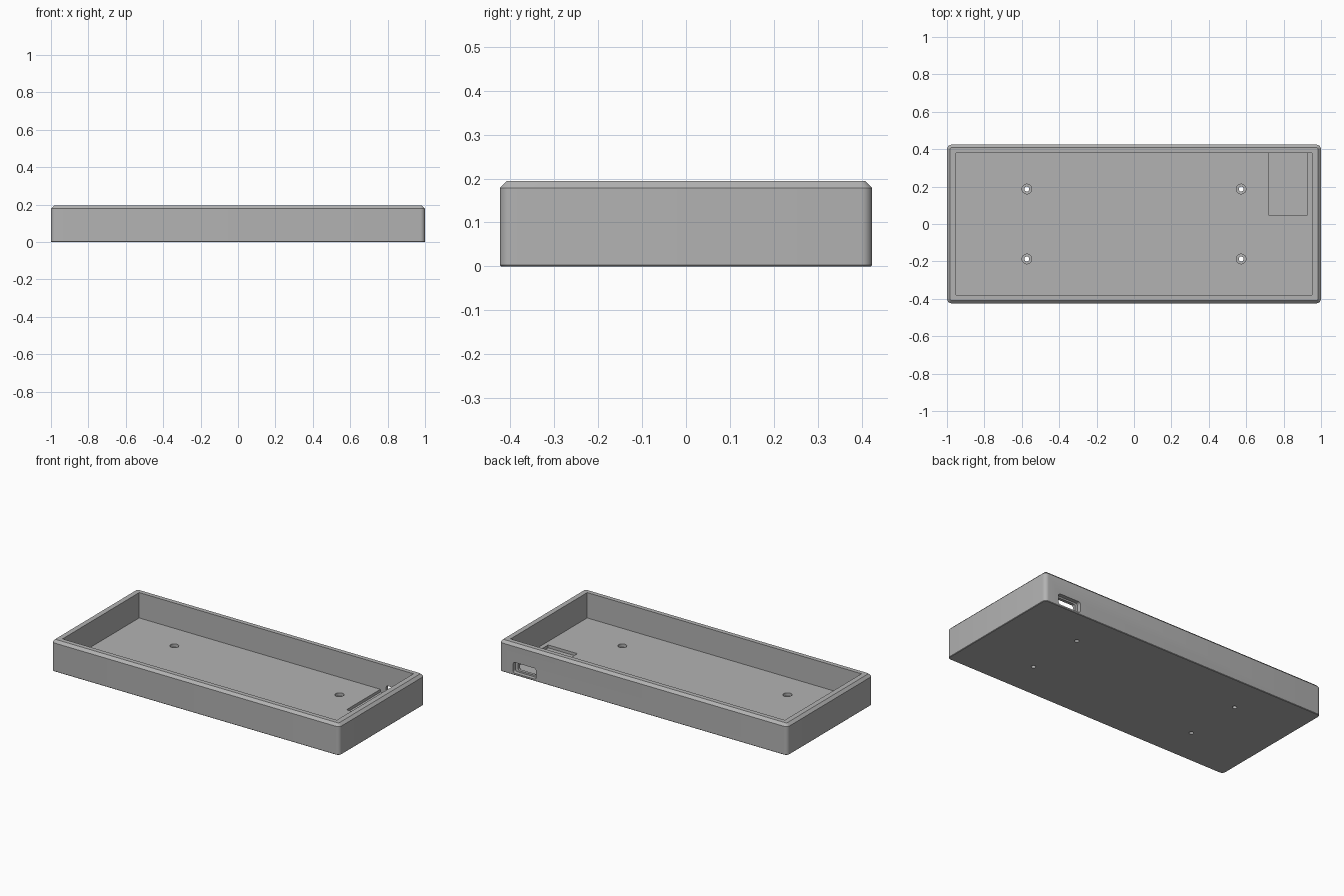
import bpy, bmesh, math

cube = bpy.data.objects.get("Cube")
if cube:
    bpy.data.objects.remove(cube, do_unlink=True)

# One grey plastic for the whole case
grey = bpy.data.materials.new("grey plastic")
grey.use_nodes = True
COLOUR = (0.45, 0.45, 0.45, 1)
grey.diffuse_color = COLOUR
grey.node_tree.nodes["Principled BSDF"].inputs["Base Color"].default_value = COLOUR


def ring(half_w, half_h, radius, steps=6):
    """Counter-clockwise outline of a rounded rectangle."""
    points = []
    for corner, (sx, sy) in enumerate([(1, 1), (-1, 1), (-1, -1), (1, -1)]):
        for i in range(steps + 1):
            a = math.pi / 2 * (corner + i / steps)
            points.append((sx * (half_w - radius) + radius * math.cos(a),
                           sy * (half_h - radius) + radius * math.sin(a)))
    return points


def loft(name, layers):
    """Solid through stacked outlines given as (outline, height)."""
    bm = bmesh.new()
    loops = [[bm.verts.new((x, y, z)) for x, y in outline] for outline, z in layers]
    bm.faces.new(loops[0][::-1])
    bm.faces.new(loops[-1])
    for low, high in zip(loops, loops[1:]):
        n = len(low)
        for i in range(n):
            j = (i + 1) % n
            bm.faces.new((low[i], low[j], high[j], high[i]))
    mesh = bpy.data.meshes.new(name)
    bm.to_mesh(mesh)
    bm.free()
    mesh.materials.append(grey)
    obj = bpy.data.objects.new(name, mesh)
    bpy.context.collection.objects.link(obj)
    return obj


def block(name, x0, x1, y0, y1, z0, z1):
    w, d = (x1 - x0) / 2, (y1 - y0) / 2
    outline = [(w, d), (-w, d), (-w, -d), (w, -d)]
    obj = loft(name, [(outline, z0), (outline, z1)])
    obj.location = ((x0 + x1) / 2, (y0 + y1) / 2, 0)
    return obj


def drill(name, x, y, radius, z0, z1):
    outline = ring(radius, radius, radius * 0.999)
    obj = loft(name, [(outline, z0), (outline, z1)])
    obj.location = (x, y, 0)
    return obj


# Outer shell with rounded corners, chamfered rim and fine bottom edge
W, D, H = 1.0, 0.424, 0.195
CHAMFER, EDGE, CORNER = 0.016, 0.003, 0.025
FLOOR = 0.036
case = loft("tray_case", [
    (ring(W - EDGE, D - EDGE, CORNER - EDGE), 0),
    (ring(W, D, CORNER), EDGE),
    (ring(W, D, CORNER), H - CHAMFER),
    (ring(W - CHAMFER, D - CHAMFER, CORNER - CHAMFER), H)])

# Main cavity and the shallow pocket behind the port
cutters = [
    block("cavity_cutter", -0.952, 0.952, -0.38, 0.38, FLOOR, H + 0.1),
    block("pocket_cutter", 0.722, 0.925, 0.045, 0.381, 0.018, FLOOR + 0.02)]

# Port opening: wide plug recess outside, narrower slot through the wall
for name, w, h, r, depth in [("port_recess_cutter", 0.08, 0.034, 0.015, 0.025),
                             ("port_slot_cutter", 0.062, 0.024, 0.012, 0.09)]:
    port = loft(name, [(ring(w, h, r), 0), (ring(w, h, r), depth + 0.05)])
    port.rotation_euler.x = math.pi / 2
    port.location = (0.824, D + 0.05, 0.046)
    cutters.append(port)

# Four screw holes with counterbores in the floor
for sx in (-1, 1):
    for sy in (-1, 1):
        x, y = sx * 0.573, sy * 0.187
        cutters.append(drill("counterbore_cutter", x, y, 0.026, 0.016, FLOOR + 0.05))
        cutters.append(drill("screw_hole_cutter", x, y, 0.013, -0.05, FLOOR + 0.03))

bpy.context.view_layer.objects.active = case
case.select_set(True)
for cutter in cutters:
    cut = case.modifiers.new(cutter.name, "BOOLEAN")
    cut.operation = "DIFFERENCE"
    cut.solver = "EXACT"
    cut.object = cutter
    bpy.ops.object.modifier_apply(modifier=cut.name)
    bpy.data.objects.remove(cutter, do_unlink=True)

bpy.ops.object.shade_smooth_by_angle(angle=math.radians(30))
